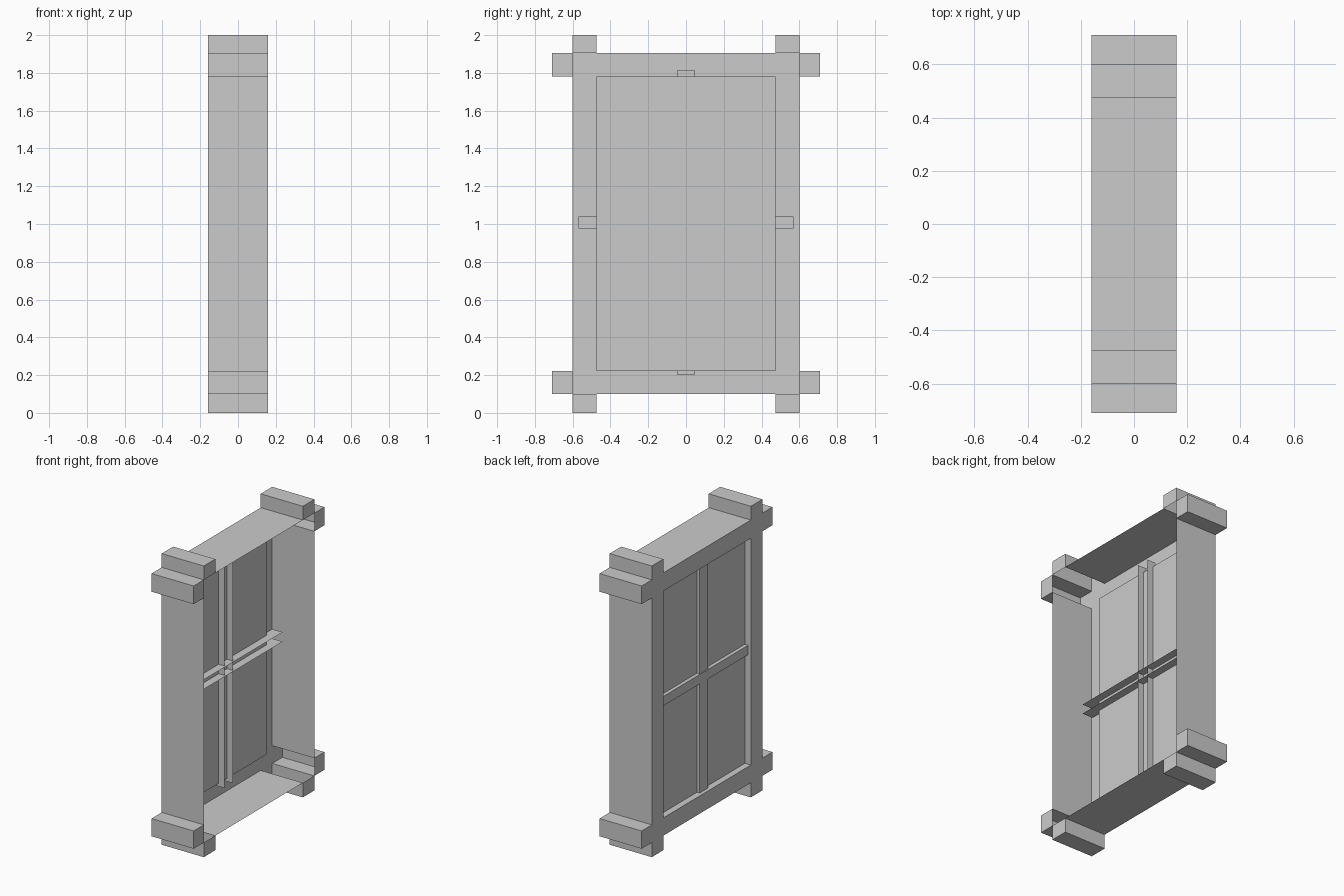
import bpy, bmesh

if "Cube" in bpy.data.objects:
    bpy.data.objects.remove(bpy.data.objects["Cube"])

FRONT, BACK, PANE = -0.16, 0.16, -0.115
Y = [-0.71, -0.60, -0.475, 0.475, 0.60, 0.71]
Z = [0.0, 0.10, 0.222, 1.78, 1.905, 2.0]


def make_object(name, quads):
    bm = bmesh.new()
    for q in quads:
        bm.faces.new([bm.verts.new(p) for p in q])
    bmesh.ops.remove_doubles(bm, verts=bm.verts[:], dist=1e-4)
    bmesh.ops.recalc_face_normals(bm, faces=bm.faces[:])
    # the shells are open at the back: make the front face look towards -x
    front = min(bm.faces, key=lambda f: f.calc_center_median().x)
    if front.normal.x > 0:
        bmesh.ops.reverse_faces(bm, faces=bm.faces[:])
    me = bpy.data.meshes.new(name)
    bm.to_mesh(me)
    bm.free()
    ob = bpy.data.objects.new(name, me)
    bpy.context.collection.objects.link(ob)
    return ob


def sheet_x(x, y0, y1, z0, z1):
    return [(x, y0, z0), (x, y0, z1), (x, y1, z1), (x, y1, z0)]


def sheet_y(y, x0, x1, z0, z1):
    return [(x0, y, z0), (x1, y, z0), (x1, y, z1), (x0, y, z1)]


def sheet_z(z, x0, x1, y0, y1):
    return [(x0, y0, z), (x1, y0, z), (x1, y1, z), (x0, y1, z)]


# Frame shell: crossing posts and beams laid out on a grid of cells
cells = {(i, j) for i in range(5) for j in range(5)
         if (i in (1, 3) or j in (1, 3))}
quads = []
for i, j in sorted(cells):
    y0, y1, z0, z1 = Y[i], Y[i + 1], Z[j], Z[j + 1]
    quads.append(sheet_x(FRONT, y0, y1, z0, z1))
    # only the projecting ends are closed at the back
    if i in (0, 4) or j in (0, 4):
        quads.append(sheet_x(BACK, y0, y1, z0, z1))
    for di, dj in ((-1, 0), (1, 0), (0, -1), (0, 1)):
        n = (i + di, j + dj)
        if n in cells:
            continue
        depth = PANE if n == (2, 2) else BACK  # shallow reveal at the window
        if di:
            quads.append(sheet_y(y1 if di > 0 else y0, FRONT, depth, z0, z1))
        else:
            quads.append(sheet_z(z1 if dj > 0 else z0, FRONT, depth, y0, y1))
make_object("window_frame", quads)

# Window pane
make_object("window_pane", [sheet_x(PANE, Y[2], Y[3], Z[2], Z[3])])

# Glazing bars: open-backed channels passing through the pane
x0, x1 = -0.14, -0.06
make_object("horizontal_bar",
            [sheet_x(x0, -0.57, 0.57, 0.975, 1.04)]
            + [sheet_z(z, x0, x1, -0.57, 0.57) for z in (0.975, 1.04)])
x0, x1 = -0.136, -0.07
make_object("vertical_bar",
            [sheet_x(x0, -0.045, 0.045, 0.20, 1.815)]
            + [sheet_y(y, x0, x1, 0.20, 1.815) for y in (-0.045, 0.045)])
